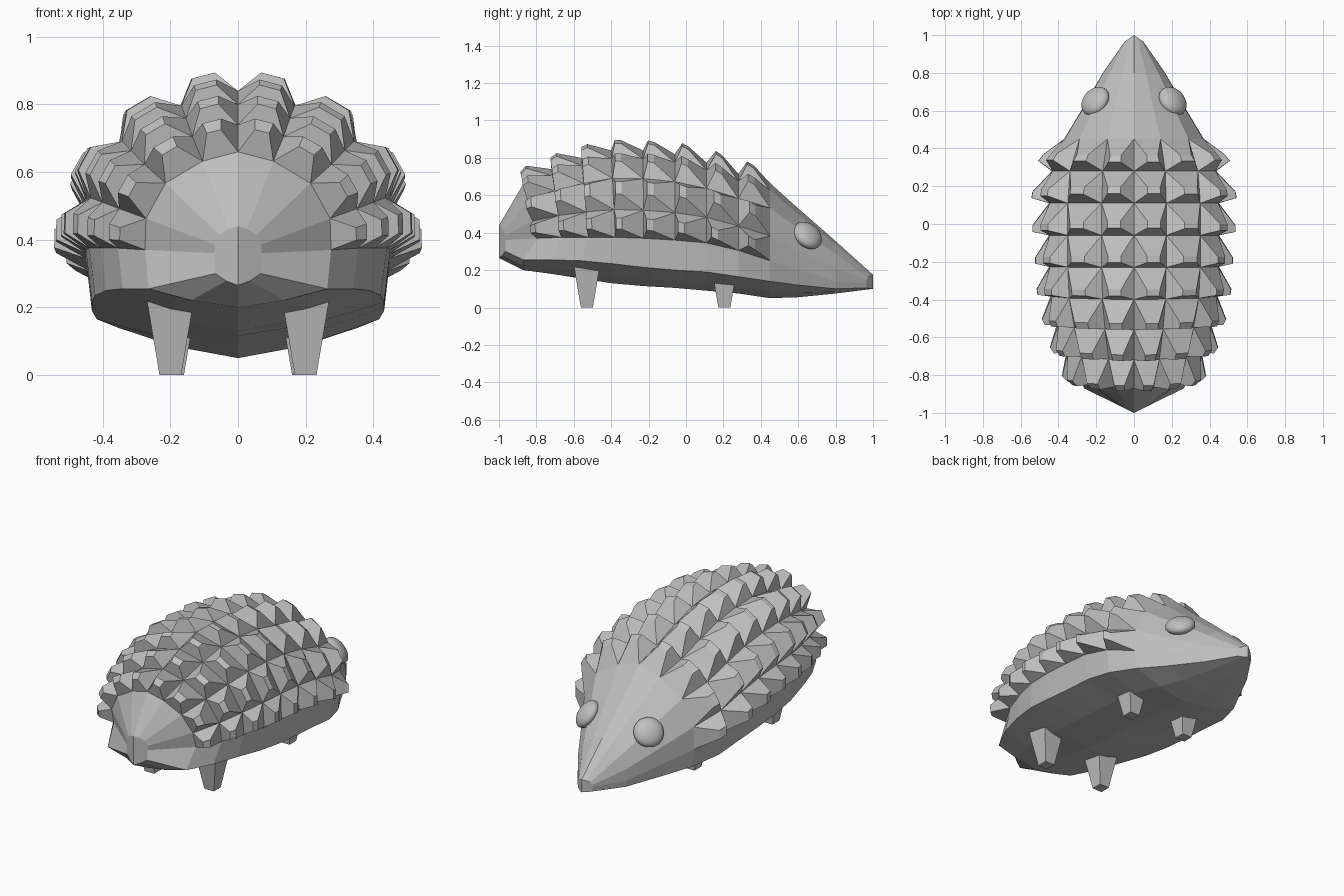
import bpy, bmesh, math
from mathutils import Vector, Matrix

if "Cube" in bpy.data.objects:
    bpy.data.objects.remove(bpy.data.objects["Cube"])

grey = bpy.data.materials.new("plain grey")
grey.diffuse_color = (0.52, 0.52, 0.52, 1)
grey.use_nodes = True
grey.node_tree.nodes["Principled BSDF"].inputs["Base Color"].default_value = grey.diffuse_color


def finish(name, bm):
    me = bpy.data.meshes.new(name)
    bm.to_mesh(me)
    bm.free()
    me.materials.append(grey)
    ob = bpy.data.objects.new(name, me)
    bpy.context.collection.objects.link(ob)
    return ob


# Body stations: y, half width, belly z, lower edge z, side top z, back z
stations = [
    (1.0, .05, .10, .105, .13, .175),
    (.80, .165, .075, .10, .14, .355),
    (.60, .28, .055, .12, .20, .53),
    (.45, .37, .05, .14, .25, .665),
    (.28, .435, .075, .165, .305, .715),
    (.11, .45, .09, .19, .345, .775),
    (-.06, .45, .105, .20, .36, .82),
    (-.23, .45, .115, .215, .37, .84),
    (-.40, .44, .13, .235, .375, .84),
    (-.56, .405, .155, .25, .375, .80),
    (-.72, .355, .18, .255, .375, .74),
    (-.87, .275, .20, .255, .37, .66),
    (-1.0, .07, .265, .30, .36, .44),
]
FIRST, LAST = 3, 11                      # stations between which spines grow
spine_height = [.10, .10, .09, .075, .07, .062, .06, .06]
arch = [(1, 0), (.99, .32), (.78, .68), (.38, .905), (0, 1)]


def half_ring(i):
    y, w, zb, ze, zs, zt = stations[i]
    pts = [(0, y, zb), (.5 * w, y, zb + .38 * (ze - zb)), (.96 * w, y, ze)]
    for fx, fz in arch:
        lean = .11 * max(0, -y - .2) * (1 - fz) if i <= LAST else 0
        pts.append((fx * w, y + lean, zs + fz * (zt - zs)))
    # snout and tail ends are rounded in plan
    if i in (0, len(stations) - 1):
        pts = [(x, y - math.copysign(.035, y) * x / w, z) for x, y, z in pts]
    return pts


# Body shell
bm = bmesh.new()
rings = []
for i in range(len(stations)):
    h = half_ring(i)
    full = h + [(-x, y, z) for x, y, z in h[-2:0:-1]]
    rings.append([bm.verts.new(p) for p in full])
n = len(rings[0])
spine_faces = []
for i in range(len(rings) - 1):
    a, b = rings[i], rings[i + 1]
    for k in range(n):
        k2 = (k + 1) % n
        f = bm.faces.new((a[k], a[k2], b[k2], b[k]))
        if FIRST <= i < LAST and 3 <= k <= 10:
            spine_faces.append((f, spine_height[i - FIRST]))
# end caps, each split along the centre line
for r in (rings[0], rings[-1]):
    bm.faces.new(r[:n // 2 + 1])
    bm.faces.new(r[n // 2:] + r[:1])
bmesh.ops.recalc_face_normals(bm, faces=bm.faces)

# Blunt spines: each back panel is extruded, narrowed and swept backwards
for f, height in spine_faces:
    nrm, c = f.normal.copy(), f.calc_center_median()
    new = bmesh.ops.extrude_discrete_faces(bm, faces=[f])["faces"][0]
    tip = c + nrm * height + Vector((0, -.05, 0))
    for v in new.verts:
        d = v.co - c
        v.co = tip + Vector((d.x * .4, d.y * .2, d.z * .4))
finish("body_with_spines", bm)

# Square tapered legs
for side in (1, -1):
    for label, x, y, top in (("front", .192, .205, .22), ("back", .2, -.53, .225)):
        bm = bmesh.new()
        bmesh.ops.create_cone(bm, cap_ends=True, segments=4, radius1=.032 * 2 ** .5,
                              radius2=.07 * 2 ** .5, depth=top,
                              matrix=Matrix.Translation((x * side, y, top / 2))
                              @ Matrix.Rotation(math.pi / 4, 4, 'Z'))
        finish(f"{label}_leg_{'right' if side > 0 else 'left'}", bm)

# Smooth flattened eyes
for side in (1, -1):
    bm = bmesh.new()
    bmesh.ops.create_uvsphere(bm, u_segments=24, v_segments=14, radius=.085)
    for f in bm.faces:
        f.smooth = True
    eye = finish("eye_right" if side > 0 else "eye_left", bm)
    eye.scale = (1, 1, .55)
    eye.rotation_mode = 'QUATERNION'
    eye.rotation_quaternion = Vector((.58 * side, .5, .6)).to_track_quat('Z', 'Y')
    eye.location = (.205 * side, .65, .385)
